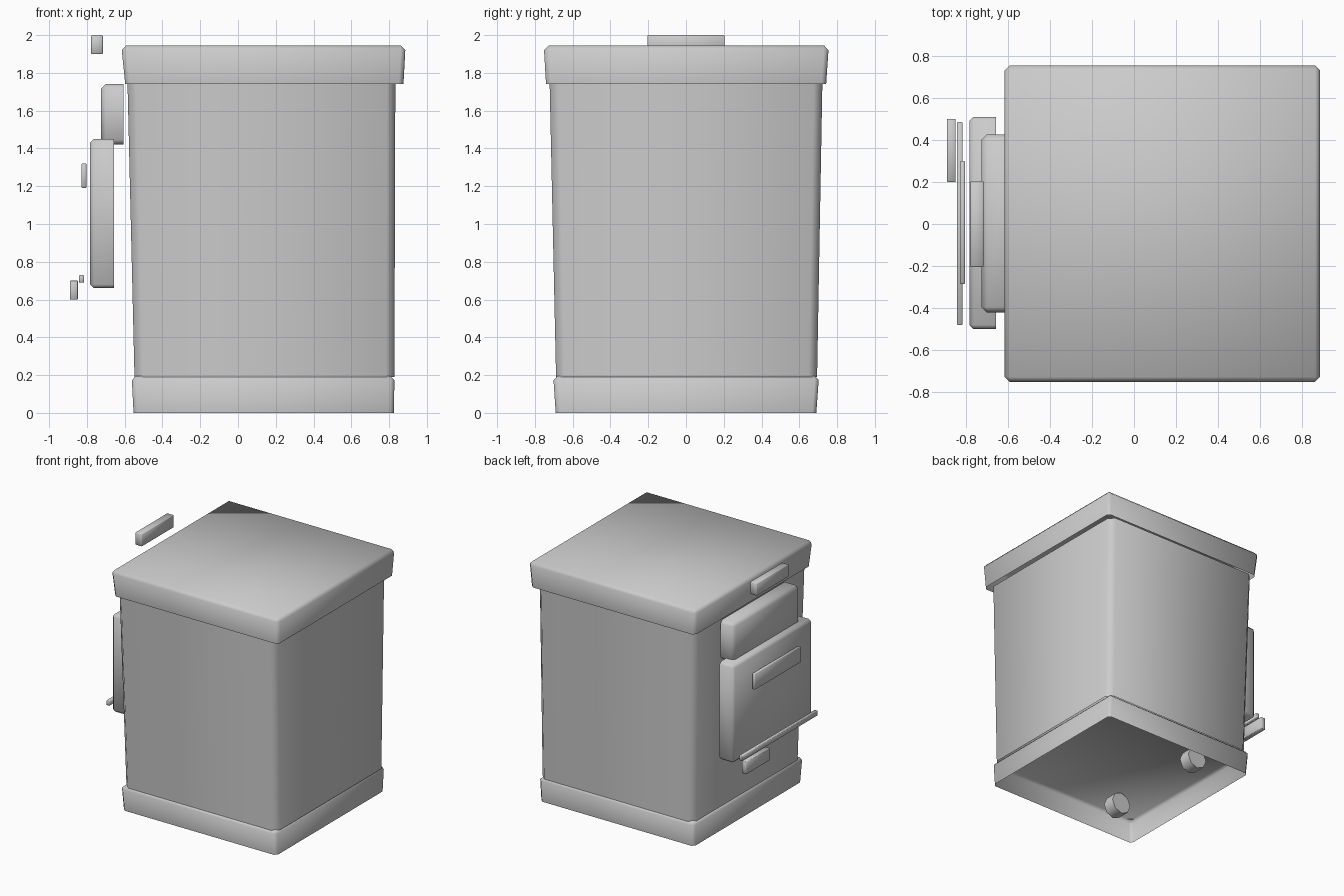
import bpy, bmesh, math
from mathutils import Vector

if "Cube" in bpy.data.objects:
    bpy.data.objects.remove(bpy.data.objects["Cube"])


def finish(name, bm):
    mesh = bpy.data.meshes.new(name)
    bm.to_mesh(mesh)
    bm.free()
    ob = bpy.data.objects.new(name, mesh)
    bpy.context.collection.objects.link(ob)
    bpy.ops.object.select_all(action='DESELECT')
    ob.select_set(True)
    bpy.context.view_layer.objects.active = ob
    bpy.ops.object.shade_smooth_by_angle(angle=math.radians(50))
    return ob


def box(name, z, low, high=None, bevel=0.0, open_sides=()):
    """Box from z[0] to z[1]; low/high are (x0, x1, y0, y1) of its ends.
    open_sides lists the directions of faces to leave out."""
    high = high or low
    bm = bmesh.new()
    bmesh.ops.create_cube(bm, size=2)
    gone = [f for f in bm.faces
            if any(f.normal.dot(Vector(d)) > 0.9 for d in open_sides)]
    bmesh.ops.delete(bm, geom=gone, context='FACES_ONLY')
    for v in bm.verts:
        r = high if v.co.z > 0 else low
        v.co = (r[1] if v.co.x > 0 else r[0],
                r[3] if v.co.y > 0 else r[2],
                z[1] if v.co.z > 0 else z[0])
    if bevel:
        edges = [e for e in bm.edges if len(e.link_faces) == 2]
        bmesh.ops.bevel(bm, geom=edges, offset=bevel, segments=1,
                        affect='EDGES', profile=0.5)
    # wire edges left by removed faces
    loose = [e for e in bm.edges if not e.link_faces]
    bmesh.ops.delete(bm, geom=loose, context='EDGES')
    return finish(name, bm)


DOWN, UP, RIGHT = (0, 0, -1), (0, 0, 1), (1, 0, 0)

# Bin shell: skirt, tapered body and overhanging lid
box("base_skirt", (0, 0.195), (-0.553, 0.826, -0.69, 0.69),
    (-0.563, 0.828, -0.703, 0.704), 0.022, [DOWN])
box("body", (0.19, 1.745), (-0.548, 0.828, -0.688, 0.694),
    (-0.585, 0.833, -0.722, 0.722), 0.045, [DOWN, UP])
box("lid", (1.74, 1.945), (-0.597, 0.876, -0.741, 0.742),
    (-0.618, 0.887, -0.753, 0.756), 0.025, [DOWN])

# Stepped panels on the left side, open towards the body
box("upper_panel", (1.42, 1.74), (-0.725, -0.605, -0.42, 0.425),
    bevel=0.025, open_sides=[RIGHT])
box("lower_panel", (0.66, 1.45), (-0.783, -0.657, -0.50, 0.51),
    bevel=0.02, open_sides=[RIGHT])

# Handles, ledge and blank label plate
box("top_handle", (1.90, 2.0), (-0.777, -0.716, -0.205, 0.205), bevel=0.004)
box("low_handle", (0.60, 0.70), (-0.89, -0.848, 0.20, 0.50), bevel=0.003)
box("ledge", (0.69, 0.73), (-0.842, -0.815, -0.48, 0.485), bevel=0.003)
box("label_plate", (1.19, 1.32), (-0.828, -0.803, -0.285, 0.30), bevel=0.004)

# Wheels inside the skirt
for side, label in ((-1, "front"), (1, "back")):
    bm = bmesh.new()
    bmesh.ops.create_cone(bm, cap_ends=True, segments=8, radius1=0.088,
                          radius2=0.088, depth=0.1)
    for v in bm.verts:
        v.co = (v.co.x - 0.21, v.co.z + side * 0.45, -v.co.y + 0.1)
    bmesh.ops.recalc_face_normals(bm, faces=bm.faces)
    finish(label + "_wheel", bm)
